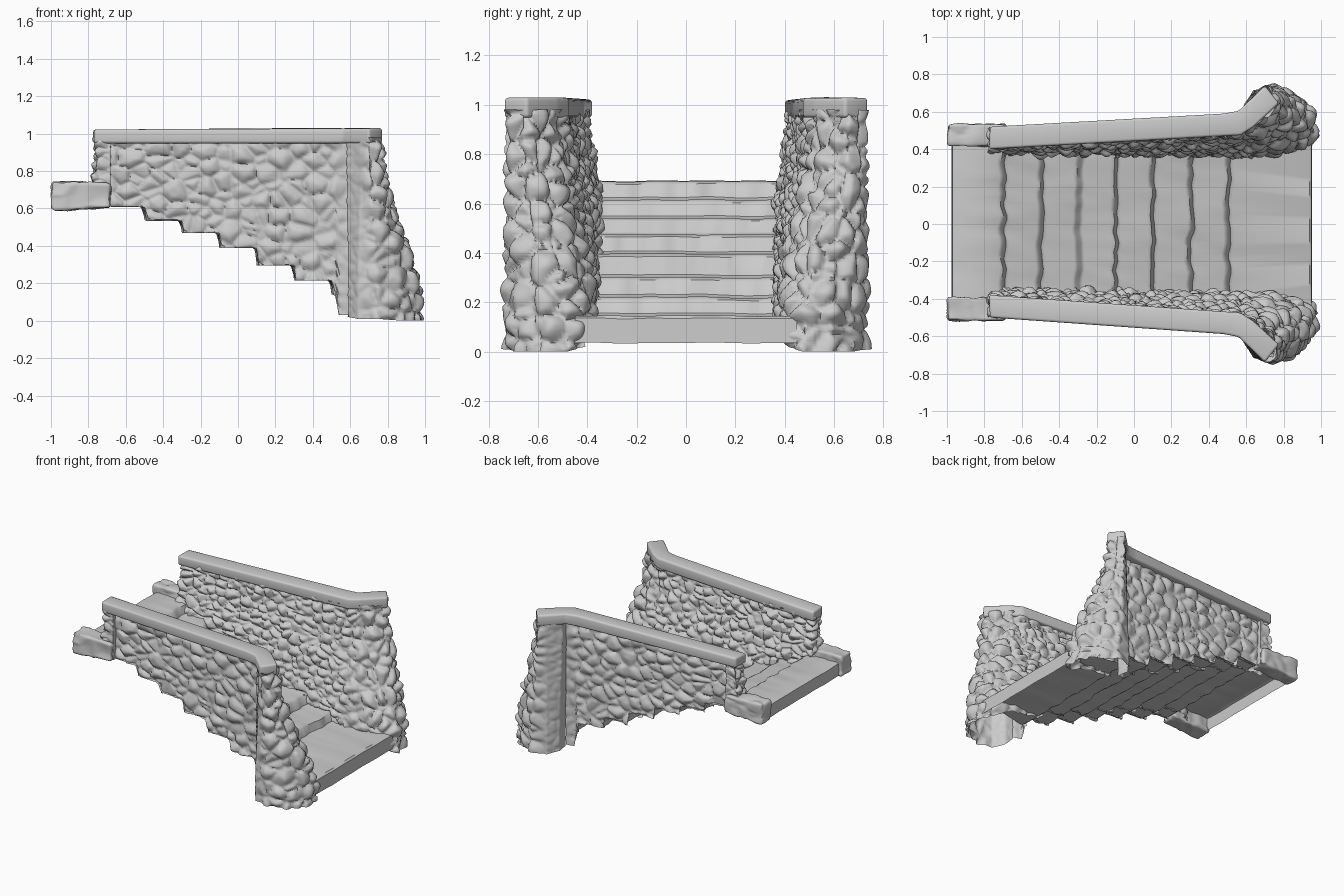
import bpy, bmesh, random
from math import sqrt, radians
from mathutils import Vector, noise

if "Cube" in bpy.data.objects:
    bpy.data.objects.remove(bpy.data.objects["Cube"])

random.seed(4)
LEVELS = [0.69, 0.615, 0.54, 0.475, 0.395, 0.30, 0.22, 0.145]


def stair_z(x):
    return LEVELS[max(0, min(7, int((x + 0.9) / 0.2)))]


def place(x, y, z, side):
    # mirror to the other wall, which stands slightly closer at the top landing
    if side < 0:
        y = -y + 0.02 * max(0, min(1, (0.6 - x) / 1.3))
    return Vector((x, y, z))


def finish(name, bm, angle=50):
    me = bpy.data.meshes.new(name)
    bm.to_mesh(me)
    bm.free()
    ob = bpy.data.objects.new(name, me)
    bpy.context.collection.objects.link(ob)
    bpy.ops.object.select_all(action='DESELECT')
    bpy.context.view_layer.objects.active = ob
    ob.select_set(True)
    bpy.ops.object.shade_smooth_by_angle(angle=radians(angle))
    return ob


def stone(p, freq):
    # rounded cobble height, about -0.5 .. 0.5
    d = noise.voronoi(Vector((p.x, p.y, p.z * 1.2)) * freq)[0]
    return sqrt(min(1, (d[1] - d[0]) * 1.5)) - 0.55 + 0.25 * noise.noise(p * 9)


def cobble(p, freq):
    # stones grow larger on the end pillar
    t = max(0, min(1, (p.x - 0.6) / 0.08))
    return (1 - t) * stone(p, freq) + t * stone(p, 9) if t else stone(p, freq)


def grid_faces(bm, rows, flip=False):
    for a, b in zip(rows, rows[1:]):
        for i in range(len(a) - 1):
            f = [a[i], a[i + 1], b[i + 1], b[i]]
            bm.faces.new(f[::-1] if flip else f)


def rock_sheet(name, ctrl, side, freq, nv, step=0.0105):
    # loft from a top outline to a bottom outline, then push the cobbles out
    # ctrl: top x, top y, bottom x, bottom y, bottom z, cobble depth
    bm = bmesh.new()
    rows, amps = [], []
    for k, (a, b) in enumerate(zip(ctrl, ctrl[1:])):
        length = (sqrt((a[0] - b[0])**2 + (a[1] - b[1])**2)
                  + sqrt((a[2] - b[2])**2 + (a[3] - b[3])**2)) / 2
        n = max(2, int(length / step))
        for i in range(n + (k == len(ctrl) - 2)):
            tx, ty, bx, by, bz, amp = [p + (q - p) * i / n for p, q in zip(a, b)]
            col = []
            for j in range(nv + 1):
                f = j / nv
                w = f * f * (3 - 2 * f)
                col.append(bm.verts.new(place(tx + (bx - tx) * w, ty + (by - ty) * w,
                                              0.98 + (bz - 0.98) * f, side)))
                amps.append(amp)
            rows.append(col)
    grid_faces(bm, rows, side < 0)
    bm.normal_update()
    moves = [v.normal * amp * cobble(v.co, freq) for v, amp in zip(bm.verts, amps)]
    for v, m in zip(bm.verts, moves):
        v.co += m
        # trim the lower edge along the stairs
        floor = stair_z(v.co.x) - 0.006 if -0.69 < v.co.x < 0.52 else 0
        v.co.z = max(floor, v.co.z)
    return finish(name, bm, 80)


# stairs: one folded sheet, open underneath
profile = [(-0.975, 0.60), (-0.97, 0.685), (-0.95, 0.692)]
for i in range(7):
    x = -0.7 + 0.2 * i
    profile += [(x - 0.025, LEVELS[i]), (x - 0.006, LEVELS[i] - 0.012),
                (x + 0.012, LEVELS[i + 1] + 0.01), (x + 0.03, LEVELS[i + 1])]
profile += [(0.938, 0.145), (0.95, 0.135), (0.952, 0.035)]
bm = bmesh.new()
rows = []
for k, (x, z) in enumerate(profile):
    half = 0.44 if x < -0.9 else 0.47 + 0.06 * (x + 0.7) / 1.2 if x < 0.6 else 0.45
    row = []
    for j in range(41):
        y = -half + 2 * half * j / 40
        inner = 2 < k < len(profile) - 3
        dx = 0.018 * noise.noise(Vector((y * 14, ((k - 3) // 4) * 7.3, 0))) if inner else 0
        dz = 0.005 * noise.noise(Vector((y * 6, (k // 4) * 3.1, 5)))
        row.append(bm.verts.new((x + dx, y, z + dz)))
    rows.append(row)
grid_faces(bm, rows, True)
finish("stairs", bm, 40)

# wall facing: left end, inner face, flared end pillar and its smooth back
FACING = [
    (-0.68, 0.47, -0.68, 0.47, 0.61, 0.005),
    (-0.68, 0.51, -0.68, 0.51, 0.61, 0.008),
    (-0.755, 0.51, -0.785, 0.51, 0.61, 0.035),
    (-0.76, 0.42, -0.78, 0.385, 0.61, 0.04),
    (-0.70, 0.415, -0.70, 0.365, 0.62, 0.045),
    (0.50, 0.48, 0.50, 0.36, 0.13, 0.045),
    (0.63, 0.52, 0.76, 0.365, 0.10, 0.05),
    (0.70, 0.565, 0.92, 0.40, 0.02, 0.055),
    (0.755, 0.615, 0.985, 0.475, 0.0, 0.055),
    (0.77, 0.66, 0.97, 0.59, 0.0, 0.055),
    (0.745, 0.71, 0.88, 0.69, 0.0, 0.05),
    (0.70, 0.735, 0.75, 0.74, 0.01, 0.035),
    (0.655, 0.695, 0.64, 0.715, 0.01, 0.012),
    (0.58, 0.61, 0.59, 0.635, 0.02, 0.008),
    (0.595, 0.55, 0.60, 0.55, 0.02, 0.005),
]
# recessed outer face between the end posts
OUTER = [
    (0.60, 0.55, 0.60, 0.55, 0.03, 0.01),
    (0.54, 0.555, 0.54, 0.53, 0.03, 0.02),
    (0.52, 0.555, 0.52, 0.53, 0.13, 0.035),
    (-0.66, 0.485, -0.66, 0.475, 0.59, 0.035),
    (-0.69, 0.475, -0.69, 0.475, 0.61, 0.01),
]
# coping outline seen from above
COPING = [(-0.775, 0.40), (0.57, 0.475), (0.64, 0.52), (0.775, 0.645),
          (0.70, 0.74), (0.56, 0.605), (0.48, 0.59), (-0.77, 0.52)]

for side, tag in ((1, "back"), (-1, "front")):
    rock_sheet(tag + "_wall_cobbles", FACING, side, 13.5, 84)
    rock_sheet(tag + "_wall_outer_face", OUTER, side, 10, 60)

    # coping slab along the wall top
    bm = bmesh.new()
    low = [bm.verts.new(place(x, y, 0.948, side)) for x, y in COPING]
    high = [bm.verts.new(place(x, y, 1.02 + 0.011 * (x + 0.77) / 1.5
                               + random.uniform(-.003, .003), side)) for x, y in COPING]
    bm.faces.new(low)
    bm.faces.new(high)
    for i in range(8):
        j = (i + 1) % 8
        bm.faces.new((low[i], low[j], high[j], high[i]))
    bmesh.ops.recalc_face_normals(bm, faces=bm.faces)
    bmesh.ops.bevel(bm, geom=bm.edges[:], offset=0.014, segments=3, profile=0.5,
                    affect='EDGES')
    finish(tag + "_coping", bm, 60)

    # rough curb beside the top landing
    bm = bmesh.new()
    bmesh.ops.create_cube(bm, size=1)
    bmesh.ops.subdivide_edges(bm, edges=bm.edges[:], cuts=14, use_grid_fill=True)
    for v in bm.verts:
        x, y, z = v.co
        v.co = place(-0.84 + 0.31 * x, 0.475 + 0.12 * y,
                     0.668 + (0.14 - 0.03 * x) * z, side)
    bmesh.ops.recalc_face_normals(bm, faces=bm.faces)
    for _ in range(5):
        bmesh.ops.smooth_vert(bm, verts=bm.verts, factor=0.5, use_axis_x=True,
                              use_axis_y=True, use_axis_z=True)
    bm.normal_update()
    moves = [v.normal * 0.016 * stone(v.co, 7) for v in bm.verts]
    for v, m in zip(bm.verts, moves):
        v.co += m
    finish(tag + "_landing_curb", bm, 80)
